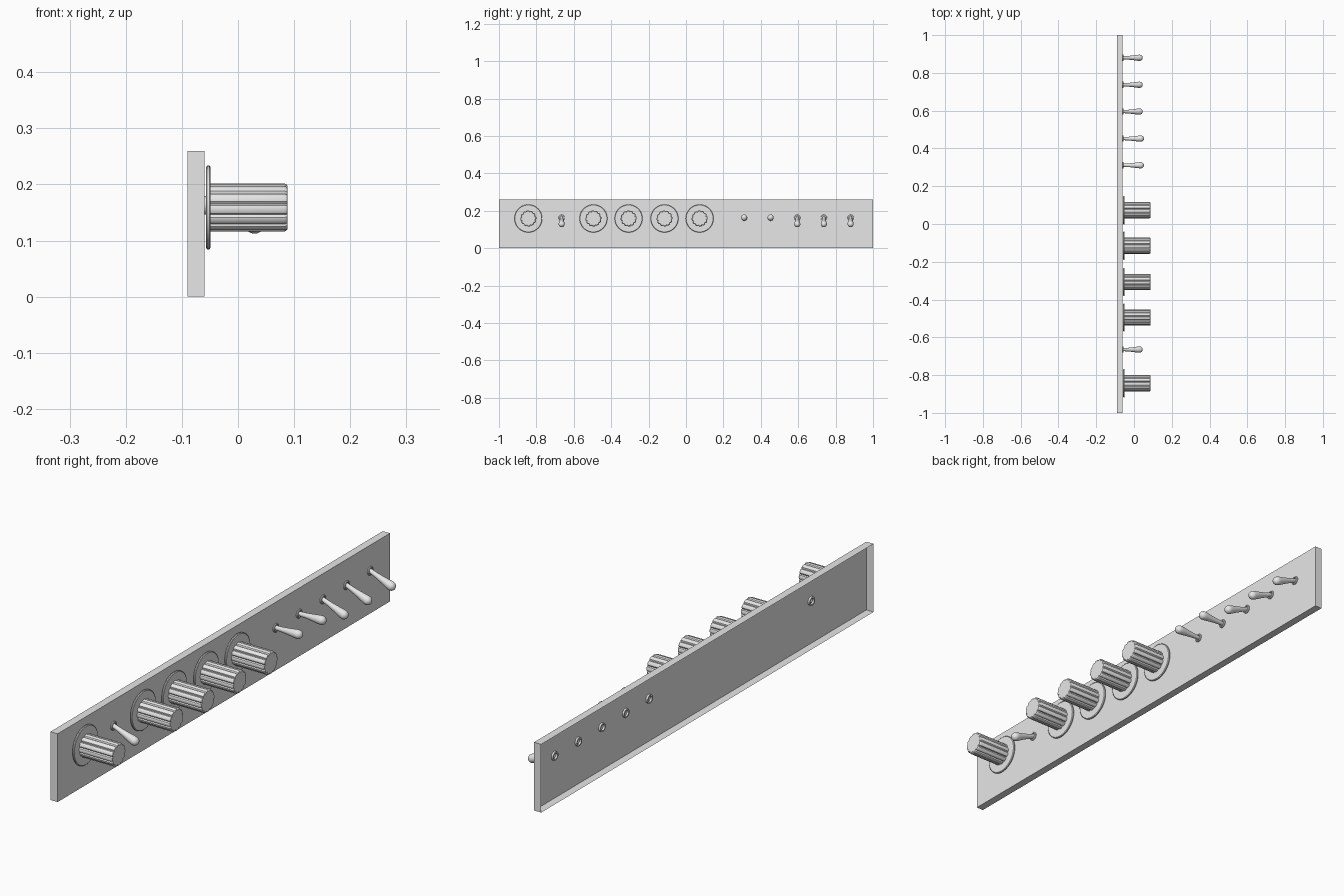
import bpy, bmesh, math
from mathutils import Matrix

if "Cube" in bpy.data.objects:
    bpy.data.objects.remove(bpy.data.objects["Cube"])

grey = bpy.data.materials.new("plain_grey")
grey.diffuse_color = (0.8, 0.8, 0.8, 1)
grey.use_nodes = True
grey.node_tree.nodes["Principled BSDF"].inputs["Base Color"].default_value = grey.diffuse_color


def finish(bm, name, loc=(0, 0, 0), tilt=0.0, smooth=None):
    me = bpy.data.meshes.new(name)
    bm.to_mesh(me)
    bm.free()
    me.materials.append(grey)
    ob = bpy.data.objects.new(name, me)
    bpy.context.collection.objects.link(ob)
    ob.location = loc
    ob.rotation_euler = (0, tilt, 0)
    if smooth:
        bpy.ops.object.select_all(action='DESELECT')
        ob.select_set(True)
        bpy.context.view_layer.objects.active = ob
        bpy.ops.object.shade_smooth_by_angle(angle=math.radians(smooth))
    return ob


def lathe(profile, seg, closed=False, shape=None):
    """Sweep (x, radius) points round the x axis; shape scales radius per step."""
    bm = bmesh.new()
    rings = []
    for x, r in profile:
        ring = []
        for i in range(seg):
            a = 2 * math.pi * i / seg
            k = r * (shape[i % len(shape)] if shape else 1)
            ring.append(bm.verts.new((x, k * math.cos(a), k * math.sin(a))))
        rings.append(ring)
    pairs = list(zip(rings, rings[1:]))
    if closed:
        pairs.append((rings[-1], rings[0]))
    else:
        bm.faces.new(rings[0])
        bm.faces.new(rings[-1])
    for a, b in pairs:
        for i in range(seg):
            j = (i + 1) % seg
            bm.faces.new((a[i], a[j], b[j], b[i]))
    bmesh.ops.recalc_face_normals(bm, faces=bm.faces)
    return bm


# long panel: shallow box, open at the back
bm = bmesh.new()
bmesh.ops.create_cube(bm, size=1, matrix=Matrix.Translation((-0.075, 0, 0.13))
                      @ Matrix.Diagonal((0.03, 2, 0.26, 1)))
back = [f for f in bm.faces if f.normal.x < -0.5]
bmesh.ops.delete(bm, geom=back, context='FACES_ONLY')
finish(bm, "panel")

# fluted knobs, each with a thin round flange
flute = (1, 1, 1, 0.975, 0.88, 0.975)
for n, y in enumerate((-0.843, -0.495, -0.307, -0.115, 0.073), 1):
    bm = lathe([(-0.057, 0.072), (-0.055, 0.0745), (-0.051, 0.0745), (-0.049, 0.072)], 48)
    finish(bm, f"knob_flange_{n}", (0, y, 0.159), smooth=30)
    bm = lathe([(-0.05, 0.043), (0.082, 0.043), (0.086, 0.0415), (0.088, 0.039)],
               72, shape=flute)
    finish(bm, f"knob_{n}", (0, y, 0.159), smooth=25)

# toggle levers with rounded tips, some flipped down, each in a ring bushing
lever = [(0, 0.008), (0.03, 0.0095), (0.06, 0.0125), (0.085, 0.0158)]
lever += [(0.0965 + 0.0165 * math.sin(a), 0.0165 * math.cos(a))
          for a in (math.radians(d) for d in (0, 20, 40, 60, 75, 87))]
down = math.radians(21.5)
for n, (y, tilt) in enumerate(((-0.665, down), (0.311, 0), (0.452, 0),
                               (0.595, down), (0.737, down), (0.88, down)), 1):
    finish(lathe(lever, 24), f"toggle_lever_{n}", (-0.06, y, 0.164), tilt, smooth=40)
    ring = [(-0.067, 0.011), (-0.067, 0.0165), (-0.057, 0.0165), (-0.055, 0.0145), (-0.055, 0.011)]
    finish(lathe(ring, 24, closed=True), f"toggle_bushing_{n}", (0, y, 0.163), smooth=30)
